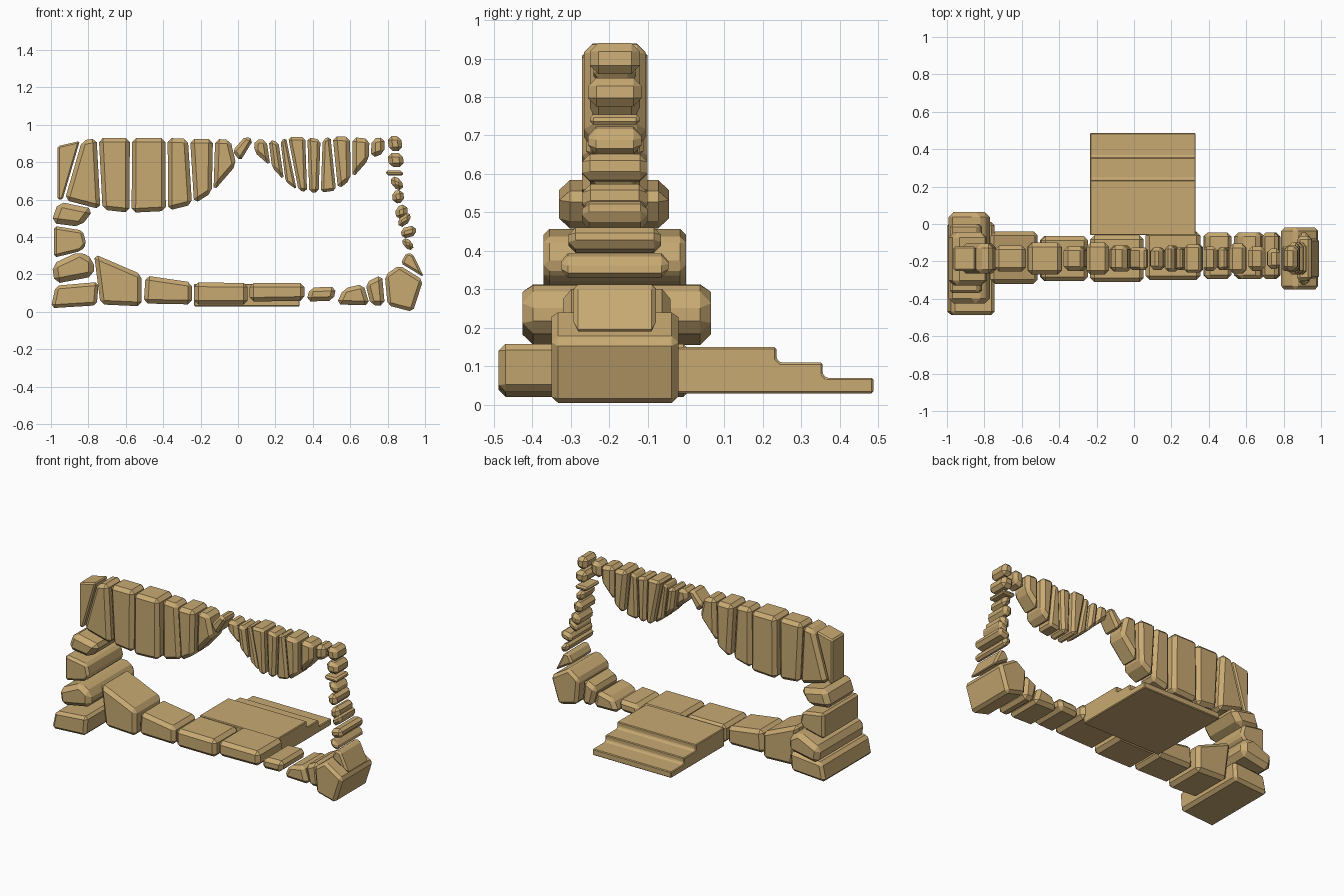
import bpy, bmesh
from mathutils import Vector


def prism(name, pts, lo, hi, axis='Y', chamfer=0.022):
    """Extrude a flat outline between lo and hi along an axis and chamfer it."""
    def place(p, t):
        return (p[0], t, p[1]) if axis == 'Y' else (t, p[0], p[1])
    bm = bmesh.new()
    a = [bm.verts.new(place(p, lo)) for p in pts]
    b = [bm.verts.new(place(p, hi)) for p in pts]
    n = len(pts)
    bm.faces.new(a)
    bm.faces.new(b[::-1])
    for i in range(n):
        j = (i + 1) % n
        bm.faces.new((a[i], b[i], b[j], a[j]))
    bmesh.ops.recalc_face_normals(bm, faces=bm.faces)
    size = min(chamfer, 0.33 * min(e.calc_length() for e in bm.edges))
    bmesh.ops.bevel(bm, geom=bm.edges[:], offset=size, segments=1,
                    profile=0.5, affect='EDGES')
    bmesh.ops.recalc_face_normals(bm, faces=bm.faces)
    me = bpy.data.meshes.new(name)
    bm.to_mesh(me)
    bm.free()
    me.materials.append(stone_mat)
    ob = bpy.data.objects.new(name, me)
    bpy.context.collection.objects.link(ob)
    return ob


def stone(name, pts, half, mid=-0.185, chamfer=0.022):
    return prism(name, pts, mid - half, mid + half, 'Y', chamfer)


def course(name, joints, halves, gap=0.006):
    """Row of stones between successive joint lines (xa, za, xb, zb)."""
    for i, half in enumerate(halves):
        j, k = joints[i], joints[i + 1]
        a0, b0, a1, b1 = (Vector(v) for v in (j[:2], j[2:], k[:2], k[2:]))
        da, db = (a1 - a0).normalized() * gap, (b1 - b0).normalized() * gap
        stone(f"{name}_{i + 1}", [a0 + da, a1 - da, b1 - db, b0 + db], half)


stone_mat = bpy.data.materials.new("sandstone")
stone_mat.diffuse_color = (0.58, 0.40, 0.17, 1)

# Hanging stones of the large left arch
course("left_arch_stone", [
    (-.97, .885, -.97, .60), (-.84, .915, -.932, .60), (-.75, .93, -.73, .547),
    (-.572, .93, -.575, .53), (-.382, .93, -.38, .54), (-.262, .925, -.24, .575),
    (-.128, .925, -.135, .64), (-.035, .92, -.005, .79)],
    [.065, .08, .07, .085, .065, .085, .07])

# Small stone where the two arches meet
stone("arch_meeting_stone", [(-.03, .86), (.04, .94), (.082, .92), (.012, .805)], .06)

# Hanging stones of the right arch
course("right_arch_stone", [
    (.085, .925, .08, .86), (.158, .92, .178, .775), (.222, .91, .25, .70),
    (.262, .935, .318, .65), (.365, .935, .375, .64), (.447, .92, .437, .637),
    (.50, .94, .53, .65), (.605, .935, .607, .71), (.708, .925, .705, .82),
    (.79, .935, .79, .85)],
    [.06, .07, .06, .075, .065, .06, .08, .065, .055])

# Slim right column, top to bottom: x left, x right, z low, z high, tilt, half depth
for i, (x0, x1, z0, z1, t, h) in enumerate([
        (.795, .88, .86, .94, 0, .065), (.795, .888, .775, .85, 0, .07),
        (.785, .885, .728, .755, 0, .065), (.81, .885, .655, .72, -.01, .07),
        (.818, .89, .582, .65, .005, .085), (.835, .91, .50, .57, .01, .085),
        (.85, .925, .465, .52, .02, .085), (.865, .955, .40, .455, .01, .12),
        (.872, .94, .335, .39, -.01, .14)]):
    stone(f"right_column_stone_{i + 1}",
          [(x0 + .004, z1 - t), (x1 - .008, z1 + t), (x1, z0 + t), (x0 + .012, z0 - t)], h)

# Heavy stones at the foot of the right column
stone("right_foot_upper", [(.90, .315), (.935, .31), (.995, .185), (.87, .26)], .107)
stone("right_foot_base", [(.785, .195), (.862, .25), (.99, .17), (.935, .0), (.80, .035)],
      .165, chamfer=.018)

# Sill stones along the bottom
stone("sill_stone_1", [(-.77, .31), (-.515, .20), (-.515, .03), (-.735, .04)], .14, -.18)
course("sill_stone_left", [(-.50, .195, -.51, .045), (-.24, .157, -.24, .04),
                           (.058, .155, .058, .04)], [.12, .125])
stone("sill_stone_4", [(.062, .155), (.355, .155), (.355, .06), (.062, .055)], .13, -.17)
stone("sill_stone_5", [(.385, .13), (.525, .135), (.51, .06), (.365, .055)], .125, -.17)
stone("sill_stone_6", [(.565, .125), (.67, .15), (.705, .035), (.525, .04)], .125, -.17)
stone("sill_stone_7", [(.68, .155), (.77, .20), (.785, .035), (.71, .035)], .125, -.17)

# Thick left column, bottom to top
stone("left_column_base", [(-.975, .14), (-.745, .16), (-.755, .035), (-1.0, .02)],
      .249, -.238, .018)
stone("left_column_stone_2", [(-.995, .255), (-.845, .325), (-.77, .28), (-.77, .19),
                              (-.98, .15)], .245, -.18, .028)
stone("left_column_stone_3", [(-.985, .46), (-.83, .435), (-.81, .36), (-.84, .325),
                              (-.985, .29)], .185, chamfer=.028)
stone("left_column_stone_4", [(-.96, .59), (-.77, .55), (-.84, .455), (-1.0, .475)],
      .143, -.187, .028)

# Stepped platform behind the opening
prism("rear_steps", [(-.06, .03), (.487, .03), (.487, .07), (.365, .07), (.355, .08),
                     (.355, .11), (.245, .11), (.235, .12), (.235, .15), (-.06, .15)],
      -.235, .33, 'X', .009)
